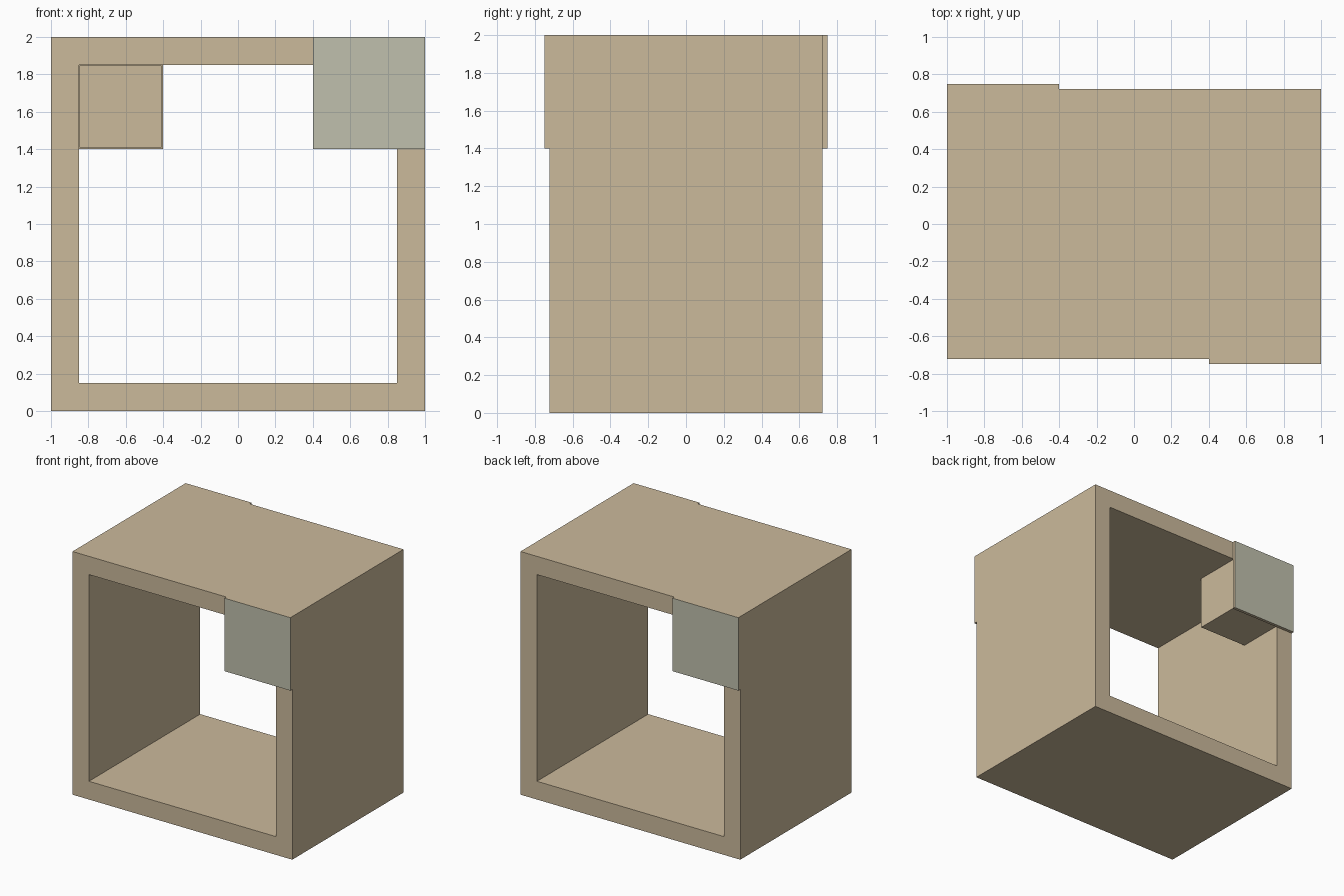
import bpy, bmesh

if "Cube" in bpy.data.objects:
    bpy.data.objects.remove(bpy.data.objects["Cube"])

HALF_DEPTH = 0.723   # half depth of the frame
PANEL_Y = 0.748      # outer face of the corner panels
WALL = 0.15


def material(name, rgb):
    m = bpy.data.materials.new(name)
    m.diffuse_color = (*rgb, 1.0)
    m.use_nodes = True
    m.node_tree.nodes["Principled BSDF"].inputs["Base Color"].default_value = m.diffuse_color
    return m


tan = material("tan", (0.60, 0.49, 0.33))
grey = material("pale_grey", (0.53, 0.53, 0.42))


def finish(name, bm, mats):
    bmesh.ops.recalc_face_normals(bm, faces=bm.faces)
    me = bpy.data.meshes.new(name)
    bm.to_mesh(me)
    bm.free()
    for m in mats:
        me.materials.append(m)
    ob = bpy.data.objects.new(name, me)
    bpy.context.collection.objects.link(ob)
    return ob


def box(name, x, y, z, side, grey_face=False):
    """Box from ranges; side=-1 turns it half a revolution about z."""
    bm = bmesh.new()
    bmesh.ops.create_cube(bm, size=1)
    for v in bm.verts:
        px, py, pz = [(a + b) / 2 + c * (b - a) for (a, b), c in zip((x, y, z), v.co)]
        v.co = (px * side, py * side, pz)
    if grey_face:
        face = min(bm.faces, key=lambda f: f.calc_center_median().y * side)
        face.material_index = 1
    return finish(name, bm, [tan, grey])


# Open square frame: outer and inner rings at front and back
bm = bmesh.new()


def ring(half, y):
    return [bm.verts.new((sx * half, y, 1 + sz * half))
            for sx, sz in ((-1, -1), (1, -1), (1, 1), (-1, 1))]


rings = [ring(1, -HALF_DEPTH), ring(1, HALF_DEPTH),
         ring(1 - WALL, HALF_DEPTH), ring(1 - WALL, -HALF_DEPTH)]
for k in range(4):
    a, b = rings[k], rings[(k + 1) % 4]
    for i in range(4):
        j = (i + 1) % 4
        bm.faces.new((a[i], a[j], b[j], b[i]))
finish("square_frame", bm, [tan])

# Corner panel with a block behind it, front right and back left
for label, side in (("front", 1), ("back", -1)):
    box(label + "_corner_panel", (0.4, 1.0), (-PANEL_Y, -HALF_DEPTH),
        (1.4, 2.0), side, grey_face=True)
    box(label + "_corner_block", (0.408, 0.847), (-HALF_DEPTH, -0.33),
        (1.408, 1.847), side)
